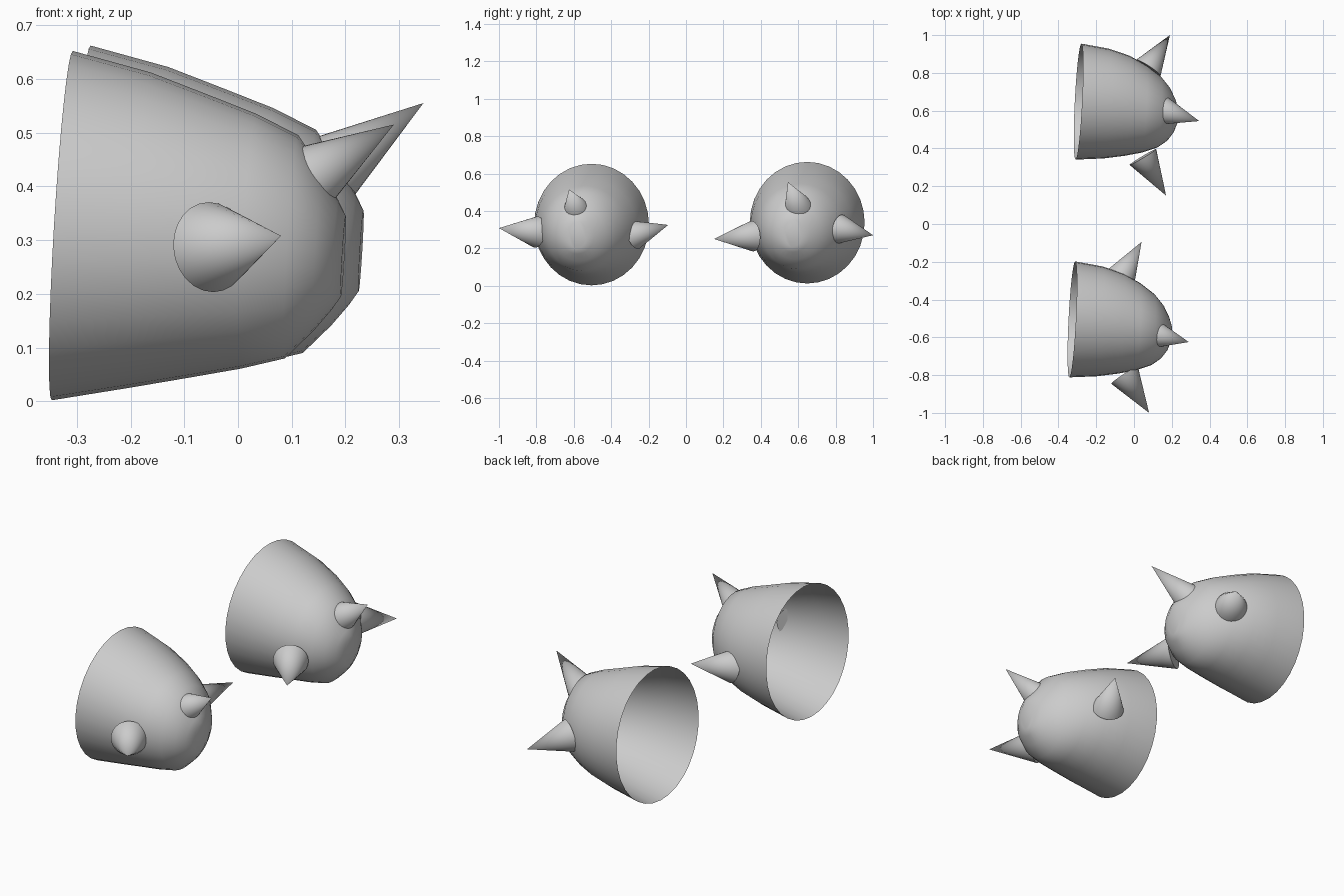
import bpy, math
from mathutils import Vector

if "Cube" in bpy.data.objects:
    bpy.data.objects.remove(bpy.data.objects["Cube"])

SIDES = 32
# Cup cross-sections: x, low y, high y, low z, high z
RINGS = [(-0.327, -0.812, -0.198, 0.002, 0.652),
         (-0.18, -0.806, -0.225, 0.026, 0.612),
         (-0.07, -0.792, -0.262, 0.045, 0.570),
         (0.02, -0.775, -0.312, 0.061, 0.535),
         (0.10, -0.748, -0.372, 0.080, 0.495),
         (0.15, -0.712, -0.432, 0.132, 0.425),
         (0.18, -0.670, -0.490, 0.170, 0.375),
         (0.196, -0.625, -0.535, 0.195, 0.345)]


def finish(name, verts, faces, angle):
    mesh = bpy.data.meshes.new(name)
    mesh.from_pydata(verts, [], faces)
    ob = bpy.data.objects.new(name, mesh)
    bpy.context.collection.objects.link(ob)
    bpy.ops.object.select_all(action='DESELECT')
    ob.select_set(True)
    bpy.context.view_layer.objects.active = ob
    bpy.ops.object.shade_smooth_by_angle(angle=math.radians(angle))
    return ob


def cup(name, offset):
    # Open shell lofted through slightly leaning elliptical rings
    verts, faces = [], []
    for x, y0, y1, z0, z1 in RINGS:
        for i in range(SIDES):
            a = 2 * math.pi * i / SIDES
            dy, dz = math.cos(a) * (y1 - y0) / 2, math.sin(a) * (z1 - z0) / 2
            p = Vector((x + 0.05 * dy + 0.06 * dz, (y0 + y1) / 2 + dy, (z0 + z1) / 2 + dz))
            verts.append(p + Vector(offset))
    for r in range(len(RINGS) - 1):
        for i in range(SIDES):
            j = (i + 1) % SIDES
            a, b = r * SIDES, (r + 1) * SIDES
            faces.append((a + i, a + j, b + j, b + i))
    last = (len(RINGS) - 1) * SIDES
    faces.append(tuple(last + i for i in range(SIDES)))
    return finish(name, verts, faces, 60)


def spike(name, base, tip, radius):
    # Straight cone from a base centre to a sharp tip
    base, tip = Vector(base), Vector(tip)
    q = (tip - base).to_track_quat('Z', 'Y')
    n = 24
    verts = [base + q @ Vector((radius * math.cos(2 * math.pi * i / n),
                                radius * math.sin(2 * math.pi * i / n), 0)) for i in range(n)]
    verts.append(tip)
    faces = [(i, (i + 1) % n, n) for i in range(n)] + [tuple(reversed(range(n)))]
    return finish(name, verts, faces, 40)


# Two shoulder cups
cup("front_shoulder_cup", (0, 0, 0))
cup("back_shoulder_cup", (0.033, 1.153, 0.01))

# Spikes on the front cup
spike("front_cup_top_spike", (0.125, -0.587, 0.41), (0.29, -0.625, 0.515), 0.068)
spike("front_cup_outer_spike", (-0.05, -0.80, 0.287), (0.08, -1.0, 0.308), 0.084)
spike("front_cup_inner_spike", (-0.065, -0.275, 0.272), (0.04, -0.095, 0.325), 0.078)

# Spikes on the back cup
spike("back_cup_top_spike", (0.155, 0.60, 0.42), (0.345, 0.545, 0.555), 0.075)
spike("back_cup_inner_spike", (0.047, 0.355, 0.265), (0.17, 0.15, 0.25), 0.082)
spike("back_cup_outer_spike", (0.075, 0.825, 0.303), (0.19, 1.0, 0.27), 0.078)
